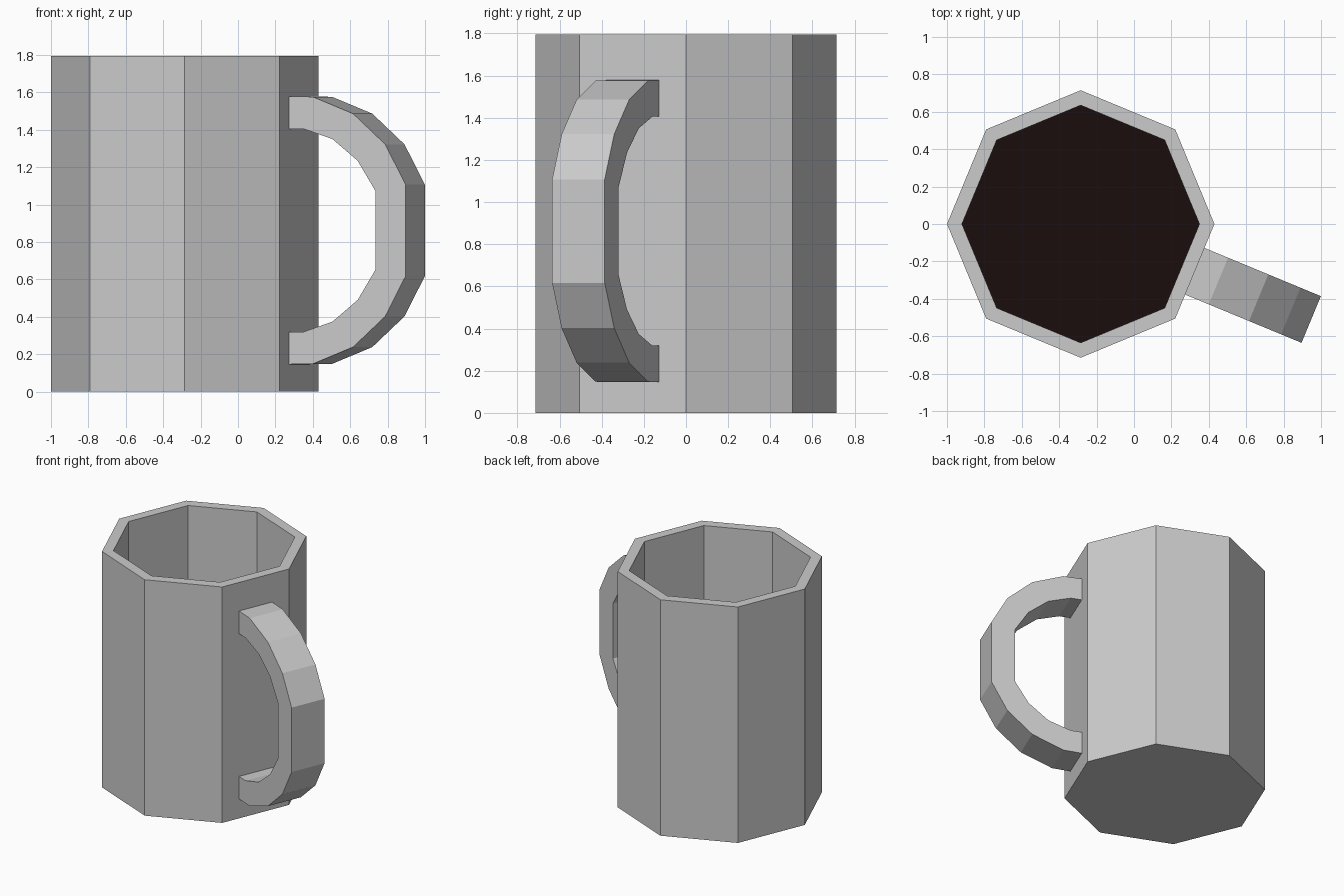
import bpy, bmesh
from math import cos, sin, pi, radians

if "Cube" in bpy.data.objects:
    bpy.data.objects.remove(bpy.data.objects["Cube"])

CX, H = -0.285, 1.795          # cup axis and height


def finish(name, bm):
    bmesh.ops.recalc_face_normals(bm, faces=bm.faces)
    mesh = bpy.data.meshes.new(name)
    bm.to_mesh(mesh)
    bm.free()
    obj = bpy.data.objects.new(name, mesh)
    bpy.context.collection.objects.link(obj)
    return obj


def ring(bm, r, z):
    return [bm.verts.new((CX + r * cos(i * pi / 4), r * sin(i * pi / 4), z)) for i in range(8)]


def bridge(bm, a, b):
    n = len(a)
    for i in range(n):
        j = (i + 1) % n
        bm.faces.new((a[i], a[j], b[j], b[i]))


# Octagonal cup: outer wall, rim, inner wall and floor
bm = bmesh.new()
rings = [ring(bm, r, z) for r, z in ((0.715, 0), (0.715, H), (0.635, H), (0.635, 0.1))]
for a, b in zip(rings, rings[1:]):
    bridge(bm, a, b)
bm.faces.new(rings[0])
bm.faces.new(rings[-1])
finish("cup", bm)

# Dark drink surface inside the cup
bm = bmesh.new()
face = bm.faces.new(ring(bm, 0.635, 1.0))
drink = finish("drink", bm)
if drink.data.polygons[0].normal.z < 0:
    drink.data.flip_normals()
mat = bpy.data.materials.new("dark_drink")
mat.diffuse_color = (0.011, 0.004, 0.004, 1)
mat.use_nodes = True
mat.node_tree.nodes["Principled BSDF"].inputs["Base Color"].default_value = mat.diffuse_color
drink.data.materials.append(mat)

# Handle: upper half of the side profile (distance from axis, height above middle), mirrored down
MID, HALF_WIDTH, ANGLE = 0.862, 0.135, radians(-22.5)
outer = [(0.66, 0.716), (0.797, 0.714), (1.03, 0.624), (1.216, 0.46), (1.334, 0.245)]
inner = [(0.66, 0.543), (0.743, 0.543), (0.911, 0.488), (1.057, 0.372), (1.16, 0.21)]


def full(half):
    return half + [(r, -z) for r, z in reversed(half)]


def handle_vert(bm, r, z, side):
    w = side * HALF_WIDTH
    return bm.verts.new((CX + r * cos(ANGLE) - w * sin(ANGLE),
                         r * sin(ANGLE) + w * cos(ANGLE), MID + z))


bm = bmesh.new()
sections = []
for (ro, zo), (ri, zi) in zip(full(outer), full(inner)):
    sections.append([handle_vert(bm, ro, zo, -1), handle_vert(bm, ro, zo, 1),
                     handle_vert(bm, ri, zi, 1), handle_vert(bm, ri, zi, -1)])
for a, b in zip(sections, sections[1:]):
    bridge(bm, a, b)
bm.faces.new(sections[0])
bm.faces.new(sections[-1])
finish("handle", bm)
